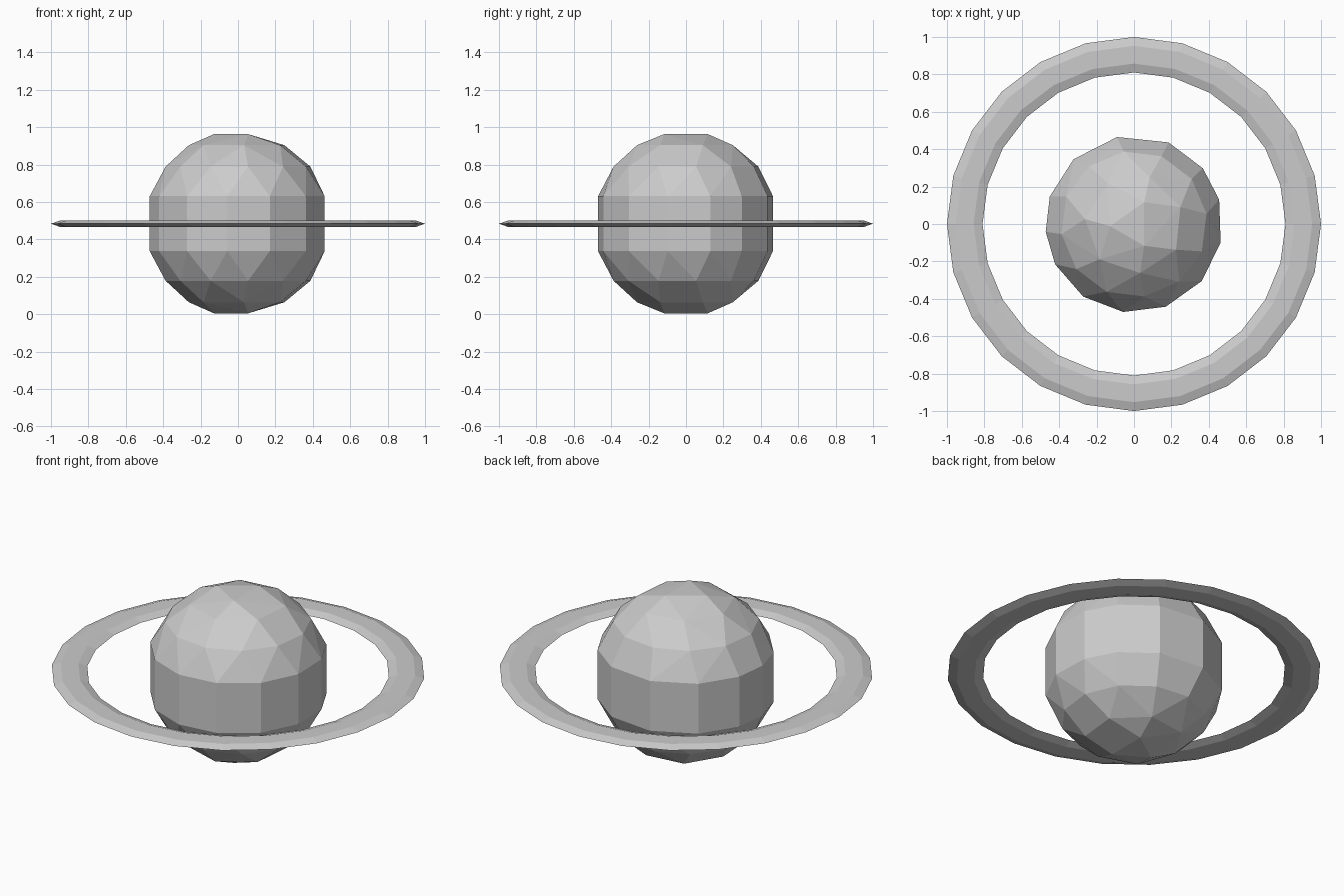
import bpy, bmesh
from math import sin, cos, sqrt, radians, tau
from mathutils import Vector

if "Cube" in bpy.data.objects:
    bpy.data.objects.remove(bpy.data.objects["Cube"])

CENTRE_Z = 0.484
RADIUS = 0.496


def finish(bm, name):
    bmesh.ops.recalc_face_normals(bm, faces=bm.faces[:])
    mesh = bpy.data.meshes.new(name)
    bm.to_mesh(mesh)
    bm.free()
    obj = bpy.data.objects.new(name, mesh)
    obj.location.z = CENTRE_Z
    bpy.context.collection.objects.link(obj)
    return obj


# Faceted planet: hull over mirrored latitude rings, slightly irregular
bm = bmesh.new()
equator = [101, 67, 39, 16, -12, -40, -69, -97, -125, -153, -175, 162, 133]
upper = [i * 360 / 12 + 8 for i in range(12)]
high = [i * 360 / 7 + 20 for i in range(7)]
cap = [65, 185, 295]
for height, angles in ((0.147, equator), (0.305, upper), (0.42, high), (0.479, cap)):
    r = sqrt(RADIUS ** 2 - height ** 2)
    for a in map(radians, angles):
        for side in (1, -1):
            bm.verts.new((r * cos(a), r * sin(a), side * height))
bmesh.ops.convex_hull(bm, input=bm.verts[:])
bmesh.ops.dissolve_limit(bm, angle_limit=radians(2), verts=bm.verts[:], edges=bm.edges[:])
finish(bm, "planet")

# Flattened ring: six-sided section swept through 24 segments
bm = bmesh.new()
SEG, SIDES = 24, 6
loops = []
for i in range(SEG):
    a = tau * i / SEG
    loop = []
    for j in range(SIDES):
        b = tau * j / SIDES
        r = 0.905 + 0.095 * cos(b)
        loop.append(bm.verts.new((r * cos(a), r * sin(a), 0.0165 * sin(b) / sin(tau / 6))))
    loops.append(loop)
for i in range(SEG):
    p, q = loops[i], loops[(i + 1) % SEG]
    for j in range(SIDES):
        k = (j + 1) % SIDES
        bm.faces.new((p[j], q[j], q[k], p[k]))
finish(bm, "planet_ring")
